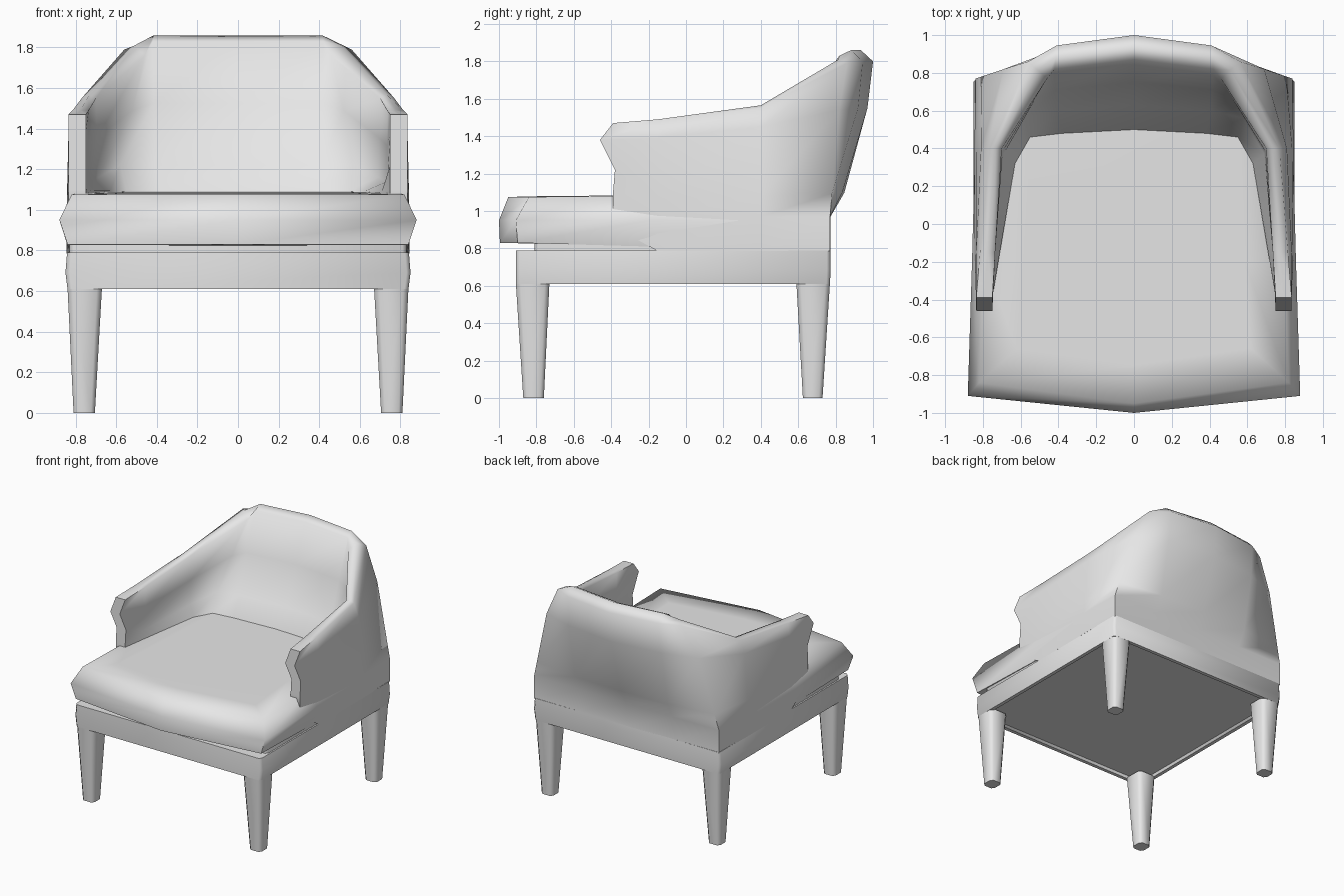
import bpy
import bmesh
import math
from mathutils import Vector

if "Cube" in bpy.data.objects:
    bpy.data.objects.remove(bpy.data.objects["Cube"])

fabric = bpy.data.materials.new("light_grey")
fabric.diffuse_color = (0.8, 0.8, 0.8, 1)
fabric.use_nodes = True
fabric.node_tree.nodes["Principled BSDF"].inputs["Base Color"].default_value = fabric.diffuse_color


def loft(name, rings, angle):
    """Skin equally sized closed rings, cap both ends and smooth soft edges."""
    bm = bmesh.new()
    vs = [[bm.verts.new(p) for p in ring] for ring in rings]
    n = len(rings[0])
    for a, b in zip(vs, vs[1:]):
        for i in range(n):
            j = (i + 1) % n
            bm.faces.new((a[i], a[j], b[j], b[i]))
    bm.faces.new(vs[0][::-1])
    bm.faces.new(vs[-1])
    bmesh.ops.recalc_face_normals(bm, faces=bm.faces)
    me = bpy.data.meshes.new(name)
    bm.to_mesh(me)
    bm.free()
    ob = bpy.data.objects.new(name, me)
    bpy.context.collection.objects.link(ob)
    me.materials.append(fabric)
    bpy.ops.object.select_all(action='DESELECT')
    bpy.context.view_layer.objects.active = ob
    ob.select_set(True)
    bpy.ops.object.shade_smooth_by_angle(angle=math.radians(angle))


def chamfered(x0, x1, y0, y1, z, c=.02):
    """Rectangle with cut corners at height z."""
    return [(x0 + c, y0, z), (x1 - c, y0, z), (x1, y0 + c, z), (x1, y1 - c, z),
            (x1 - c, y1, z), (x0 + c, y1, z), (x0, y1 - c, z), (x0, y0 + c, z)]


def mirror_x(points):
    return [(-x, y, z) for x, y, z in points]


# Base frame with a shallow recess underneath
loft("base_frame", [
    chamfered(-.80, .80, -.87, .73, .63),
    chamfered(-.81, .81, -.88, .74, .61),
    chamfered(-.84, .84, -.91, .77, .61),
    chamfered(-.85, .85, -.91, .773, .69),
    chamfered(-.842, .842, -.91, .773, .79)], 50)

# Recessed spacer between frame and cushion
loft("spacer", [chamfered(-.83, .83, -.81, .7, z) for z in (.78, .86)], 50)

# Four tapered legs
for label, top, foot in (("front", (-.91, -.73), (-.87, -.76)),
                         ("back", (.59, .77), (.625, .73))):
    for side, s in (("left", -1), ("right", 1)):
        rings = [chamfered(.705, .81, *foot, 0, .02),
                 chamfered(.67, .84, *top, .62, .025)]
        if s < 0:
            rings = [mirror_x(r) for r in rings]
        loft(f"{label}_leg_{side}", rings, 50)


# Seat cushion with a pointed front and bulging sides
def cushion_ring(xf, yf, yc, zf, xb, zb, yb=.68):
    half = [(xf, yf, zf), ((xf + xb) / 2, -.2, (zf + zb) / 2), (xb, yb, zb)]
    return [(0, yc, zf)] + half + [(0, yb, zb)] + mirror_x(half)[::-1]


loft("seat_cushion", [
    cushion_ring(.84, -.90, -.995, .83, .83, .79),
    cushion_ring(.88, -.91, -1.0, .95, .835, .95),
    cushion_ring(.82, -.84, -.95, 1.075, .77, 1.09),
    cushion_ring(.62, -.66, -.75, 1.08, .55, 1.09, .5)], 75)


# Wrap-around back and arms: each section runs up the outside, over the rim
# and down the inside, curving out onto the cushion
def section(foot, shoulder, rim_out, rim_in, low, toe, bulge=0, lift=0):
    base = Vector((*foot, .785))
    hip = Vector((*foot, .97))
    shoulder, out, inn, low = map(Vector, (shoulder, rim_out, rim_in, low))
    waist = hip.lerp(shoulder, .22) + Vector((0, bulge, 0))
    crest = (out + inn) / 2 + Vector((0, 0, lift))
    return [base, hip, waist, shoulder, out, crest, inn,
            inn.lerp(low, .5), low, Vector((*toe, 1.095)), Vector((*toe, .9))]


# Notched front end of the arm
notch = [(-.39, .92), (-.39, 1.10), (-.38, 1.22), (-.46, 1.38), (-.39, 1.47)]
arm_end = ([(.835, y, z) for y, z in notch] + [(.795, -.39, 1.47)]
           + [(.75, y, z) for y, z in notch[::-1]])

half = [
    arm_end,
    section((.845, -.15), (.835, -.15, 1.39), (.815, -.15, 1.49),
            (.735, -.15, 1.49), (.735, -.15, 1.14), (.71, -.15)),
    section((.845, .40), (.81, .40, 1.45), (.77, .40, 1.55),
            (.70, .40, 1.55), (.69, .37, 1.16), (.63, .32), 0, .015),
    section((.838, .77), (.69, .82, 1.54), (.56, .86, 1.79),
            (.46, .77, 1.76), (.58, .56, 1.22), (.55, .46), 0, .035),
    section((.42, .773), (.42, .92, 1.55), (.41, .945, 1.80),
            (.42, .82, 1.83), (.41, .60, 1.22), (.38, .48), .03, .045),
    section((0, .773), (0, .97, 1.55), (0, 1.0, 1.80),
            (0, .87, 1.83), (0, .63, 1.22), (0, .50), .03, .045),
]
loft("back_and_arms", half + [mirror_x(s) for s in half[-2::-1]], 80)
